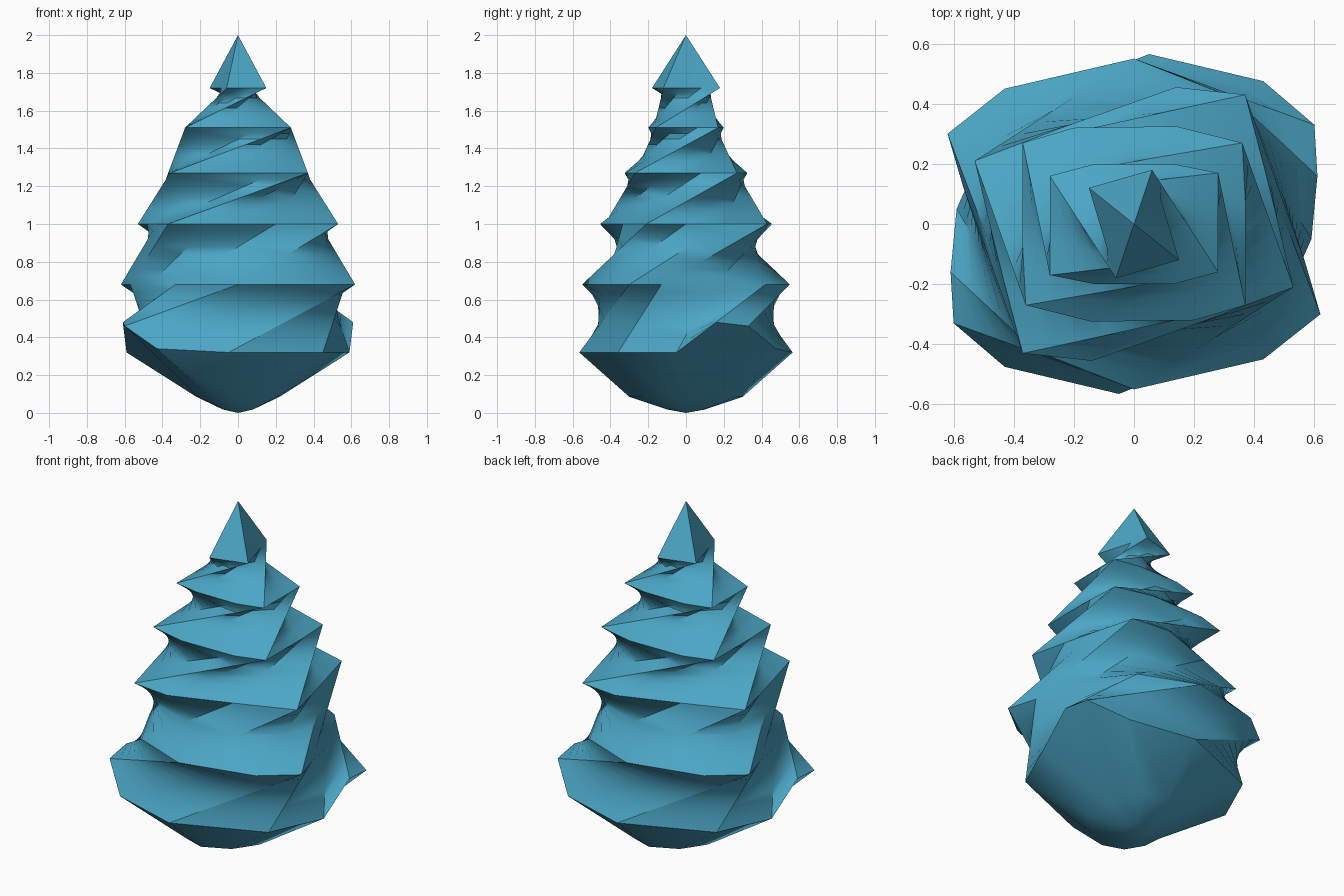
import bpy, bmesh
from mathutils import Vector

if "Cube" in bpy.data.objects:
    bpy.data.objects.remove(bpy.data.objects["Cube"])

STEPS = 8

# Each tier: (base height, twist in index steps to reach it, half outline).
# The other half is the outline turned 180 degrees. Optional third value = own height.
TIERS = [
    (1.72, 0, [(.06, .18), (-.01, .16), (-.08, .14), (-.15, .12), (-.12, .02), (-.09, -.08)]),
    (1.51, 3, [(.28, .17), (.13, .20), (-.13, .20), (-.28, .16), (-.28, .05), (-.28, -.06)]),
    (1.27, 3, [(.36, .27), (.14, .325), (-.20, .32), (-.37, .27), (-.37, .09), (-.37, -.08)]),
    (1.00, 3, [(.37, .43), (.14, .455), (-.20, .335), (-.53, .21), (-.48, 0), (-.43, -.20)]),
    (.68, 2, [(.33, .42), (0, .55), (-.43, .45), (-.62, .30), (-.57, .13), (-.47, -.15)]),
    (.32, 1, [(.60, .33, .46), (.43, .475, .34), (.05, .565), (-.45, .36), (-.59, .05), (-.61, -.16, .48)]),
    (.085, 0, [(.21, .16), (.15, .26), (.03, .30), (-.12, .23), (-.21, .10), (-.22, -.05)]),
    (.018, 0, [(.07, .05), (.05, .09), (.01, .10), (-.04, .08), (-.08, .03), (-.08, -.02)]),
]


def full_ring(z, half):
    pts = [Vector((p[0], p[1], p[2] if len(p) > 2 else z)) for p in half]
    return pts + [Vector((-p.x, -p.y, p.z)) for p in pts]


def bridge(bm, a, b):
    n = len(a)
    for i in range(n):
        j = (i + 1) % n
        bm.faces.new((a[i], b[i], b[j], a[j]))


def fan(bm, ring, tip):
    v = bm.verts.new(tip)
    for i in range(len(ring)):
        bm.faces.new((ring[i], ring[(i + 1) % len(ring)], v))


bm = bmesh.new()

# Pointed cap
pts = full_ring(TIERS[0][0], TIERS[0][2])
verts = [bm.verts.new(p) for p in pts]
fan(bm, verts, (0, 0, 2))

# Twisted tiers, each ruled straight from one outline to the next
for z, twist, half in TIERS[1:]:
    n = len(pts)
    ring = full_ring(z, half)
    target = [ring[(i - twist) % n] for i in range(n)]
    steps = STEPS if twist else 1
    for s in range(1, steps + 1):
        row = [bm.verts.new(p.lerp(q, s / steps)) for p, q in zip(pts, target)]
        bridge(bm, verts, row)
        verts = row
    # Restart the index order so every outline begins at its own first corner
    pts = ring
    verts = [verts[(i + twist) % n] for i in range(n)]

# Base point
fan(bm, verts, (0, 0, 0))

bmesh.ops.recalc_face_normals(bm, faces=bm.faces[:])
mesh = bpy.data.meshes.new("twisted_swirl")
bm.to_mesh(mesh)
bm.free()
obj = bpy.data.objects.new("twisted_swirl", mesh)
bpy.context.collection.objects.link(obj)

mat = bpy.data.materials.new("teal")
mat.diffuse_color = (.07, .38, .56, 1)
mat.use_nodes = True
mat.node_tree.nodes["Principled BSDF"].inputs["Base Color"].default_value = mat.diffuse_color
mesh.materials.append(mat)

bpy.context.view_layer.objects.active = obj
obj.select_set(True)
bpy.ops.object.shade_smooth_by_angle(angle=.6)
